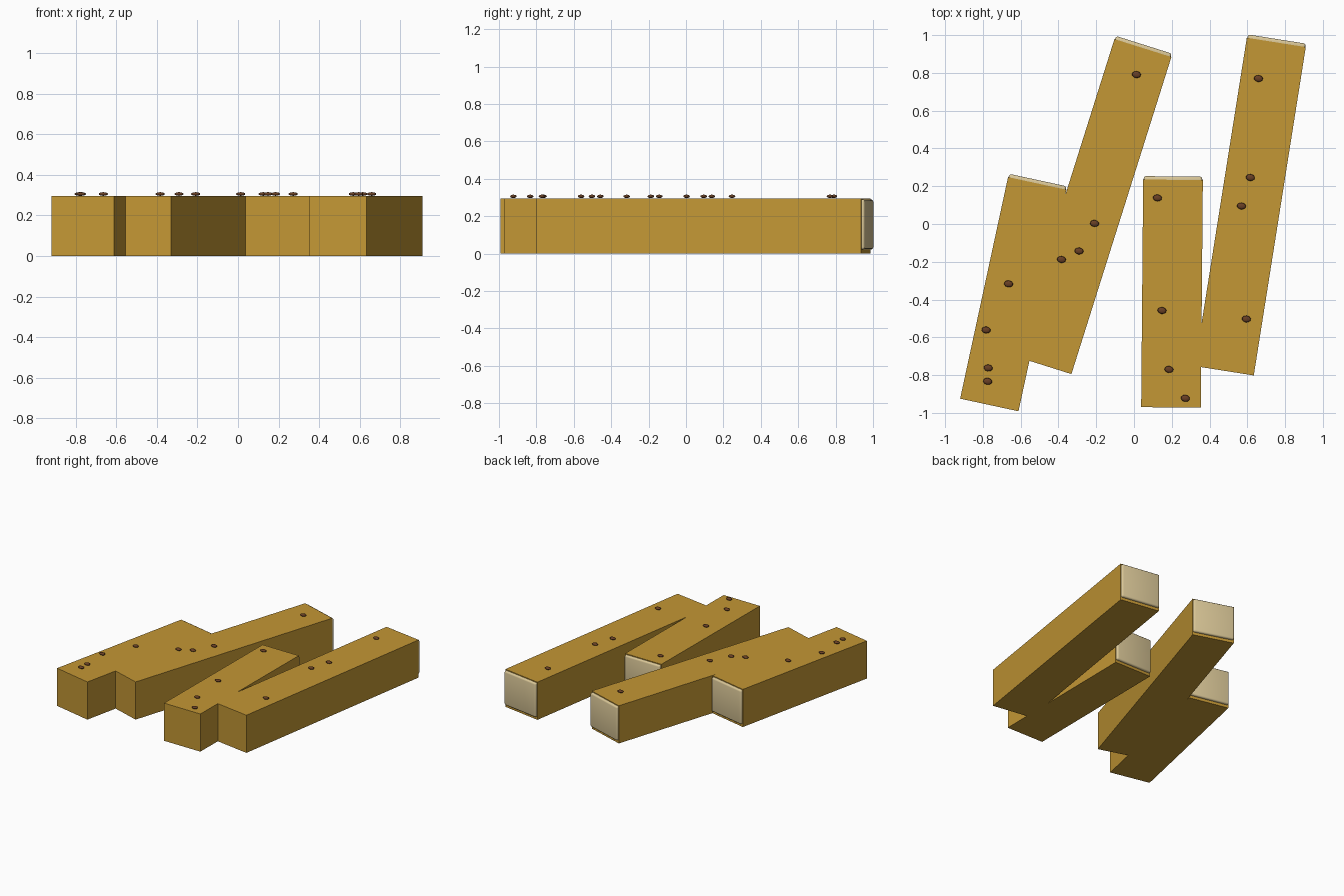
import bpy, bmesh
from math import radians, sin, cos
from mathutils import Matrix, Vector

if "Cube" in bpy.data.objects:
    bpy.data.objects.remove(bpy.data.objects["Cube"])


def material(name, rgb):
    m = bpy.data.materials.new(name)
    m.diffuse_color = (*rgb, 1)
    m.use_nodes = True
    m.node_tree.nodes["Principled BSDF"].inputs["Base Color"].default_value = m.diffuse_color
    return m


CRUST = material("golden brown", (0.55, 0.31, 0.035))
CREAM = material("pale cream", (0.70, 0.57, 0.31))
SPECK = material("dark brown", (0.14, 0.05, 0.018))

WIDTH, HEIGHT, CAP = 0.316, 0.295, 0.018


def finish(bm, name, mat, matrix):
    me = bpy.data.meshes.new(name)
    bm.to_mesh(me)
    bm.free()
    me.materials.append(mat)
    ob = bpy.data.objects.new(name, me)
    ob.matrix_world = matrix
    bpy.context.collection.objects.link(ob)
    return ob


def box(name, mat, matrix, x, y0, y1, z0, z1, bevel=0):
    bm = bmesh.new()
    bmesh.ops.create_cube(bm, size=1)
    bmesh.ops.scale(bm, vec=(x, y1 - y0, z1 - z0), verts=bm.verts)
    bmesh.ops.translate(bm, vec=(0, (y0 + y1) / 2, (z0 + z1) / 2), verts=bm.verts)
    if bevel:
        bmesh.ops.bevel(bm, geom=bm.edges[:], offset=bevel, segments=3,
                        profile=0.5, affect='EDGES')
        for f in bm.faces:
            f.smooth = True
    return finish(bm, name, mat, matrix)


# front centre, angle towards +x, length, speck positions
STICKS = [
    ("outer_left", (-0.766, -0.958), 12.2, 1.20,
     [(-0.664, -0.317), (-0.783, -0.561), (-0.772, -0.762), (-0.775, -0.833)]),
    ("inner_left", (-0.482, -0.747), 17.5, 1.76,
     [(0.013, 0.791), (-0.209, 0.003), (-0.291, -0.143), (-0.384, -0.188)]),
    ("inner_right", (0.196, -0.971), 0.5, 1.205,
     [(0.124, 0.138), (0.148, -0.458), (0.185, -0.770), (0.272, -0.923)]),
    ("outer_right", (0.478, -0.777), 9.0, 1.76,
     [(0.659, 0.770), (0.616, 0.246), (0.569, 0.095), (0.595, -0.503)]),
]

for name, (x, y), angle, length, specks in STICKS:
    place = Matrix.Translation((x, y, 0)) @ Matrix.Rotation(-radians(angle), 4, 'Z')
    # bar and its pale cut end
    box(name + "_bar", CRUST, place, WIDTH, 0, length, 0, HEIGHT)
    box(name + "_cut_end", CREAM, place, WIDTH - 0.006,
        length - 0.03, length + CAP, 0.022, HEIGHT - 0.006, 0.012)
    # flattened specks on the top
    for i, (sx, sy) in enumerate(specks):
        bm = bmesh.new()
        bmesh.ops.create_uvsphere(bm, u_segments=10, v_segments=6, radius=1)
        bmesh.ops.scale(bm, vec=(0.024, 0.018, 0.009), verts=bm.verts)
        for f in bm.faces:
            f.smooth = True
        finish(bm, f"{name}_speck_{i + 1}", SPECK,
               Matrix.Translation((sx, sy, 0.306)) @ Matrix.Rotation(-radians(8), 4, 'Z'))
